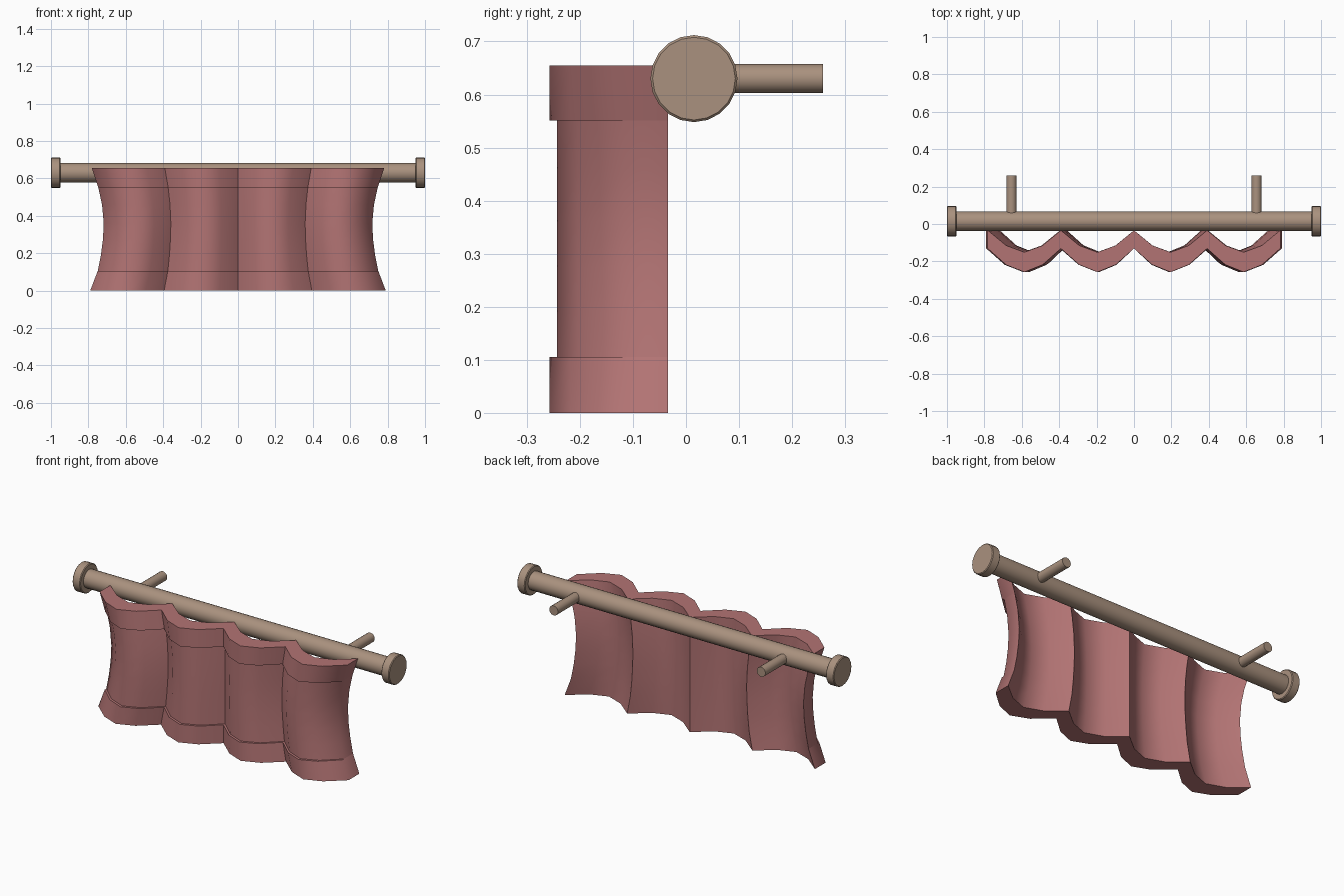
import bpy, bmesh, math
from mathutils import Vector

if "Cube" in bpy.data.objects:
    bpy.data.objects.remove(bpy.data.objects["Cube"])


def material(name, rgb):
    m = bpy.data.materials.new(name)
    m.diffuse_color = (*rgb, 1)
    m.use_nodes = True
    m.node_tree.nodes["Principled BSDF"].inputs["Base Color"].default_value = m.diffuse_color
    return m


CLOTH = material("dusty red cloth", (0.45, 0.175, 0.175))
WOOD = material("tan wood", (0.40, 0.285, 0.21))


def finish(bm, name, mat, angle):
    bmesh.ops.recalc_face_normals(bm, faces=bm.faces)
    me = bpy.data.meshes.new(name)
    bm.to_mesh(me)
    bm.free()
    me.materials.append(mat)
    ob = bpy.data.objects.new(name, me)
    bpy.context.collection.objects.link(ob)
    bpy.context.view_layer.objects.active = ob
    ob.select_set(True)
    bpy.ops.object.shade_smooth_by_angle(angle=math.radians(angle))
    ob.select_set(False)
    return ob


def cylinder(name, a, b, radius, sides, bevel=0):
    a, b = Vector(a), Vector(b)
    bm = bmesh.new()
    bmesh.ops.create_cone(bm, cap_ends=True, segments=sides, radius1=radius,
                          radius2=radius, depth=(b - a).length)
    if bevel:
        rims = [e for e in bm.edges if abs(e.verts[0].co.z - e.verts[1].co.z) < 1e-5]
        bmesh.ops.bevel(bm, geom=rims, offset=bevel, segments=1, affect='EDGES')
    mat = (b - a).to_track_quat('Z', 'Y').to_matrix().to_4x4()
    mat.translation = (a + b) / 2
    bm.transform(mat)
    return finish(bm, name, WOOD, 35)


# Rod, end caps and wall brackets
RY, RZ = 0.015, 0.63
cylinder("rod", (-0.96, RY, RZ), (0.96, RY, RZ), 0.052, 24)
for side, s in (("left", -1), ("right", 1)):
    cylinder(side + "_end_cap", (s * 0.95, RY, RZ), (s, RY, RZ), 0.082, 20, 0.004)
    cylinder(side + "_bracket", (s * 0.655, RY, RZ), (s * 0.655, 0.258, RZ), 0.0275, 16)

# Curtain: four-lobed section lofted through heights, thicker at the two hem bands
FOLDS = 4
LOBE = [(0, 0), (0.25, 0.69), (0.5, 1), (0.75, 0.69)]   # position in fold, bulge
wave = [(-1 + 2 * (k + t) / FOLDS, d) for k in range(FOLDS) for t, d in LOBE] + [(1, 0)]
HEM, PANEL = -0.131, -0.117
LEVELS = [  # height, half width, front offset
    (0.002, 0.79, HEM), (0.105, 0.75, HEM), (0.105, 0.75, PANEL),
    (0.19, 0.733, PANEL), (0.275, 0.722, PANEL), (0.36, 0.718, PANEL),
    (0.46, 0.727, PANEL), (0.551, 0.747, PANEL), (0.551, 0.747, HEM),
    (0.655, 0.782, HEM)]

bm = bmesh.new()
rows = []
for z, w, off in LEVELS:
    front = [bm.verts.new((x * w, off - 0.126 * d, z)) for x, d in wave]
    back = [bm.verts.new((x * w, -0.034 - 0.117 * d, z)) for x, d in wave]
    rows.append((front, back))
n = len(wave)
for (f0, b0), (f1, b1) in zip(rows, rows[1:]):
    for i in range(n - 1):
        bm.faces.new((f0[i], f0[i + 1], f1[i + 1], f1[i]))
        if f0[0].co.z < f1[0].co.z:
            bm.faces.new((b0[i + 1], b0[i], b1[i], b1[i + 1]))
    if f0[0].co.z < f1[0].co.z:
        for i in (0, -1):
            bm.faces.new((f0[i], f1[i], b1[i], b0[i]))
for f, b in (rows[0], rows[-1]):            # top and bottom edges
    for i in range(n - 1):
        bm.faces.new((f[i], f[i + 1], b[i + 1], b[i]))
bmesh.ops.translate(bm, verts=[v for v in bm.verts if v.co.z < 0.01], vec=(0, 0, -0.002))
bmesh.ops.remove_doubles(bm, verts=bm.verts, dist=0.0005)
finish(bm, "curtain", CLOTH, 52)
